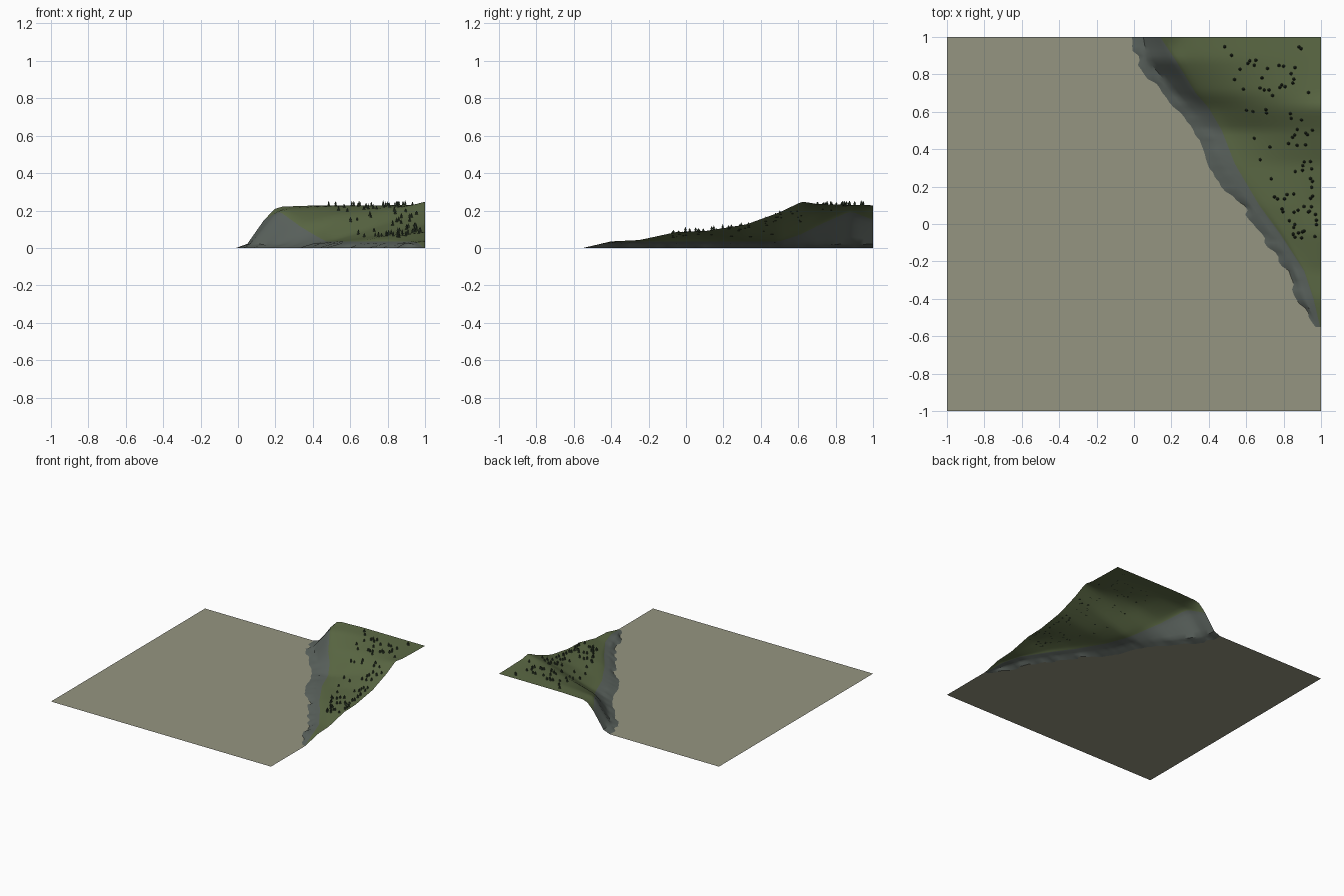
import bpy, bmesh, random
from mathutils import Matrix, Vector

random.seed(4)
cube = bpy.data.objects.get("Cube")
if cube:
    bpy.data.objects.remove(cube)


def material(name, color):
    m = bpy.data.materials.new(name)
    m.use_nodes = True
    m.diffuse_color = (*color, 1)
    m.node_tree.nodes["Principled BSDF"].inputs["Base Color"].default_value = (*color, 1)
    return m


def finish(bm, name, mats, smooth=None):
    mesh = bpy.data.meshes.new(name)
    bm.to_mesh(mesh)
    bm.free()
    for m in mats:
        mesh.materials.append(m)
    ob = bpy.data.objects.new(name, mesh)
    bpy.context.collection.objects.link(ob)
    if smooth:
        bpy.ops.object.select_all(action='DESELECT')
        ob.select_set(True)
        bpy.context.view_layer.objects.active = ob
        bpy.ops.object.shade_smooth_by_angle(angle=smooth)
    return ob


sand = material("pale ground", (0.30, 0.30, 0.22))
rock = material("grey rock", (0.105, 0.125, 0.112))
grass = material("green grass", (0.105, 0.14, 0.058))
pine = material("dark pine", (0.03, 0.045, 0.025))

# Sections: y, shore x, strip x, cliff edge x, edge height, grass heights
SECTIONS = [
    (1.0, 0, .05, .14, .15, .22, .228, .228, .228),
    (.88, .01, .07, .22, .205, .21, .225, .228, .23),
    (.7, .14, .22, .33, .12, .14, .185, .215, .235),
    (.62, .21, .29, .4, .075, .09, .15, .2, .248),
    (.5, .32, .4, .47, .035, .04, .085, .14, .19),
    (.32, .38, .46, .54, .035, .04, .06, .09, .125),
    (.1, .57, .62, .67, .035, .045, .065, .08, .09),
    (-.05, .68, .73, .78, .035, .045, .06, .075, .085),
    (-.25, .82, .86, .91, .035, .036, .038, .04, .042),
    (-.4, .87, .91, .96, .03, .031, .033, .034, .035),
    (-.55, .97, .985, .995, 0, 0, 0, 0, 0),
]
GRASS_STOPS = (0, .08, .35, .65, 1)


def section(y):
    """Blend the two sections either side of y."""
    for a, b in zip(SECTIONS, SECTIONS[1:]):
        if y >= b[0]:
            t = (a[0] - y) / (a[0] - b[0])
            return [p + (q - p) * t for p, q in zip(a, b)]
    return list(SECTIONS[-1])


def grass_point(s, u):
    """Point on the grass at fraction u between the cliff edge and the border."""
    for i in range(4):
        lo, hi = GRASS_STOPS[i:i + 2]
        if u <= hi:
            t = (u - lo) / (hi - lo)
            z = s[4 + i] + (s[5 + i] - s[4 + i]) * t
            return Vector((s[3] + (1 - s[3]) * u, s[0], z))


def lerp_points(a, b, n):
    return [a.lerp(b, i / n) for i in range(n)]


# Hillside lofted from shore to border, row by row
ROWS, ROCK_COLS = 62, 8
hill, rows, shore = bmesh.new(), [], []
jag = 0
for r in range(ROWS + 1):
    s = section(1 - 1.55 * r / ROWS)
    y = s[0]
    if r % 2 == 0:
        jag = random.uniform(-.02, .02)
    foot = Vector((s[1] + jag * (r < ROWS), y, 0))
    strip = Vector((s[2], y, min(.022, s[4]) + random.uniform(-.004, .004) * (0 < r < ROWS)))
    edge = Vector((s[3], y, s[4]))
    pts = lerp_points(foot, strip, 3) + lerp_points(strip, edge, 5)
    pts += [grass_point(s, (i / 16) ** 1.3) for i in range(17)]
    shore.append(foot)
    rows.append([hill.verts.new(p) for p in pts])
for upper, lower in zip(rows, rows[1:]):
    for c in range(len(upper) - 1):
        f = hill.faces.new((lower[c], lower[c + 1], upper[c + 1], upper[c]))
        f.material_index = int(c >= ROCK_COLS)

# Soften the grass and cliff across the rows, keeping the outline
inner = [v for row in rows[1:-1] for v in row[4:-1]]
for _ in range(2):
    bmesh.ops.smooth_vert(hill, verts=inner, factor=.5, use_axis_z=True)
finish(hill, "hillside", [rock, grass], .6)

# Flat ground that stops at the shore
ground = bmesh.new()
edge_pts = shore + [Vector((1, -.55, 0)), Vector((1, -1, 0))]
pairs = [(ground.verts.new((-1, p.y, 0)), ground.verts.new(p)) for p in edge_pts]
for (a, b), (c, d) in zip(pairs, pairs[1:]):
    if (a.co - c.co).length > 1e-6:
        ground.faces.new((c, d, b, a))
    else:
        ground.faces.new((c, d, b))
bmesh.ops.remove_doubles(ground, verts=ground.verts, dist=1e-5)
finish(ground, "flat_ground", [sand])

# Small pines scattered over the grass
trees = bmesh.new()
for _ in range(85):
    s = section(random.uniform(-.08, .95))
    u = random.uniform(.3, .92)
    p = grass_point(s, u)
    h = random.uniform(.018, .03)
    for lift, width, tall in ((0, .009, .7), (.4, .007, .6)):
        bmesh.ops.create_cone(
            trees, cap_ends=True, segments=6, radius1=width, radius2=0, depth=h * tall,
            matrix=Matrix.Translation(p + Vector((0, 0, h * (lift + tall / 2)))))
finish(trees, "pine_trees", [pine])
